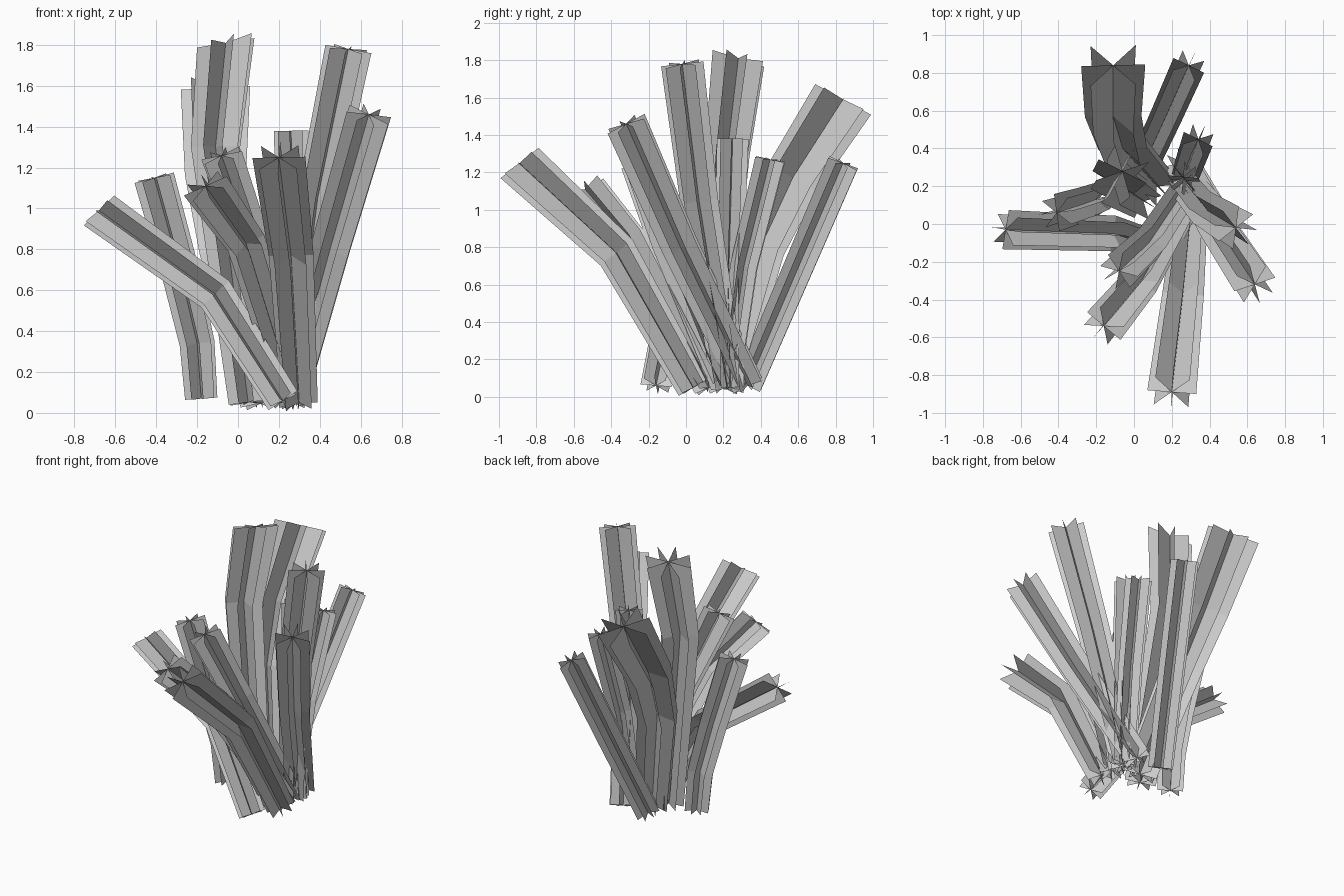
import bpy, bmesh, math
from mathutils import Vector

if "Cube" in bpy.data.objects:
    bpy.data.objects.remove(bpy.data.objects["Cube"])

FINS = 8      # flat fins radiating from the axis of each stem


def fin_ring(bm, centre, tangent, radius, twist):
    """Centre vertex plus one outer vertex per fin, square to the tangent."""
    t = tangent.normalized()
    side = Vector((1, 0, 0))
    side = (side - t * side.dot(t)).normalized()
    other = t.cross(side)
    ring = []
    for i in range(FINS):
        a = 2 * math.pi * i / FINS + twist
        ring.append(bm.verts.new(centre + side * (radius * math.cos(a)) + other * (radius * math.sin(a))))
    return bm.verts.new(centre), ring


def stem(name, path, r_base, r_tip, twist, tip_tangent=None):
    pts = [Vector(p) for p in path]
    n = len(pts)
    dirs = [(b - a).normalized() for a, b in zip(pts, pts[1:])]
    bm = bmesh.new()
    rings = []
    for i, p in enumerate(pts):
        if i == 0:
            tangent = dirs[0]
        elif i == n - 1:
            tangent = Vector(tip_tangent) if tip_tangent else dirs[-1] + dirs[-2]  # tip cut askew
        else:
            tangent = dirs[i - 1] + dirs[i]
        r = r_base + (r_tip - r_base) * i / (n - 1)
        rings.append(fin_ring(bm, p, tangent, r, twist))
    # each fin is a strip from the axis outwards
    for (c0, lo), (c1, hi) in zip(rings, rings[1:]):
        for k in range(FINS):
            bm.faces.new((c0, lo[k], hi[k], c1))
    mesh = bpy.data.meshes.new(name)
    bm.to_mesh(mesh)
    bm.free()
    bpy.context.collection.objects.link(bpy.data.objects.new(name, mesh))


# stems: path from base to tip, base radius, tip radius, optional tip direction
stems = {
    "stem_back_left": ([(.12, .2, .05), (-.06, .4, .8), (-.11, .57, 1.17), (-.11, .84, 1.59)], .11, .17),
    "stem_back_right": ([(.06, .33, .06), (.17, .57, .62), (.29, .84, 1.25)], .08, .09),
    "stem_front": ([(.3, .04, .05), (.26, -.37, .77), (.2, -.89, 1.25)], .09, .13),
    "stem_back_short": ([(.26, .22, .05), (.29, .31, .7), (.34, .45, 1.27)], .07, .085),
    "stem_middle": ([(.29, .24, .05), (.27, .23, .7), (.26, .25, 1.38)], .07, .085),
    "stem_tall_left": ([(.05, .12, .05), (-.11, .22, 1.3), (-.06, .28, 1.81)], .1, .15, (-.25, .25, 1)),
    "stem_tall_right": ([(.26, .23, .05), (.39, .07, 1.05), (.54, -.02, 1.78)], .09, .115),
    "stem_right": ([(.25, .33, .06), (.45, -.03, .8), (.64, -.32, 1.46)], .09, .115),
    "stem_front_middle": ([(.28, .2, .05), (.08, -.1, .8), (-.08, -.25, 1.26)], .08, .105),
    "stem_front_left": ([(.28, .12, .05), (.04, -.3, .83), (-.16, -.54, 1.11)], .08, .115),
    "stem_left_low": ([(.22, -.16, .06), (-.11, -.05, .58), (-.68, -.03, .99)], .085, .105),
    "stem_left": ([(-.18, .14, .07), (-.2, .13, .34), (-.28, .1, .68), (-.41, .06, 1.15)], .08, .1),
}
for i, (name, spec) in enumerate(stems.items()):
    stem(name, *spec[:3], i * 0.37, *spec[3:])
